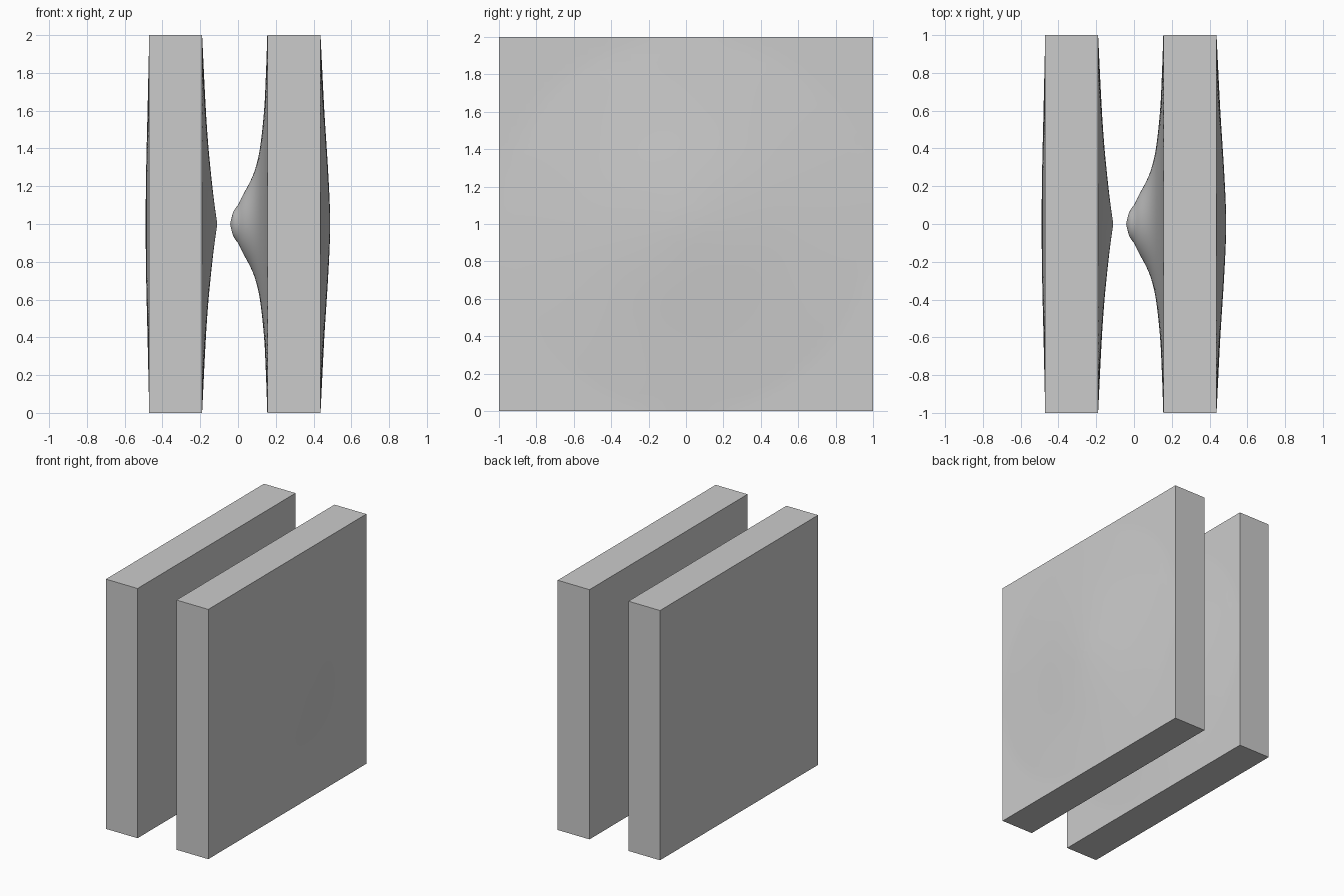
import bpy, bmesh, math

cube = bpy.data.objects.get("Cube")
if cube:
    bpy.data.objects.remove(cube, do_unlink=True)

# One plain grey for everything
grey = bpy.data.materials.new("plain grey")
grey.use_nodes = True
grey.diffuse_color = (0.6, 0.6, 0.6, 1)
grey.node_tree.nodes["Principled BSDF"].inputs["Base Color"].default_value = (0.6, 0.6, 0.6, 1)

CUTS = 63  # odd, so that a vertex lies on each bulge's tip


def profile(points, r):
    """Smooth curve through (radius, x) points, level beyond the last one."""
    if r >= points[-1][0]:
        return points[-1][1]

    def slope(i):
        a, b = points[max(i - 1, 0)], points[min(i + 1, len(points) - 1)]
        return (b[1] - a[1]) / (b[0] - a[0])

    i = max(k for k, p in enumerate(points) if p[0] <= r)
    (r0, x0), (r1, x1) = points[i], points[i + 1]
    h = r1 - r0
    t = (r - r0) / h
    s = t * t * (3 - 2 * t)
    return (x0 * (1 - s) + x1 * s + h * slope(i) * t * (1 - t) ** 2
            - h * slope(i + 1) * t * t * (1 - t))


def warp(u):
    """Pack the grid lines closer towards the middle."""
    return math.copysign(abs(u) ** 1.5, u)


def slab(name, low_side, high_side):
    """Square upright slab whose two broad faces swell along round profiles."""
    bm = bmesh.new()
    bmesh.ops.create_cube(bm, size=2)
    edges = [e for e in bm.edges if abs(e.verts[0].co.x - e.verts[1].co.x) < 0.1]
    bmesh.ops.subdivide_edges(bm, edges=edges, cuts=CUTS, use_grid_fill=True)
    for v in bm.verts:
        y, z = warp(v.co.y), warp(v.co.z)
        side = high_side if v.co.x > 0 else low_side
        v.co = (profile(side, math.hypot(y, z)), y, z + 1)
    bmesh.ops.recalc_face_normals(bm, faces=bm.faces)
    mesh = bpy.data.meshes.new(name)
    bm.to_mesh(mesh)
    bm.free()
    mesh.materials.append(grey)
    obj = bpy.data.objects.new(name, mesh)
    bpy.context.collection.objects.link(obj)
    bpy.ops.object.select_all(action='DESELECT')
    obj.select_set(True)
    bpy.context.view_layer.objects.active = obj
    bpy.ops.object.shade_smooth_by_angle(angle=math.radians(40))
    return obj


# Right slab: faint outer swell and a low inner cone
slab("right_slab",
     [(0, -0.49), (0.3, -0.486), (0.6, -0.479), (1, -0.47)],
     [(0, -0.11), (0.1, -0.124), (0.2, -0.136), (0.4, -0.156), (0.6, -0.17), (1, -0.19)])

# Left slab: tall inner bell and a rounded outer swell
slab("left_slab",
     [(0, -0.042), (0.07, -0.023), (0.1, 0), (0.15, 0.024), (0.23, 0.067),
      (0.3, 0.094), (0.4, 0.116), (0.6, 0.138), (0.8, 0.148), (1, 0.155)],
     [(0, 0.488), (0.1, 0.486), (0.3, 0.476), (0.6, 0.457), (1, 0.437)])
